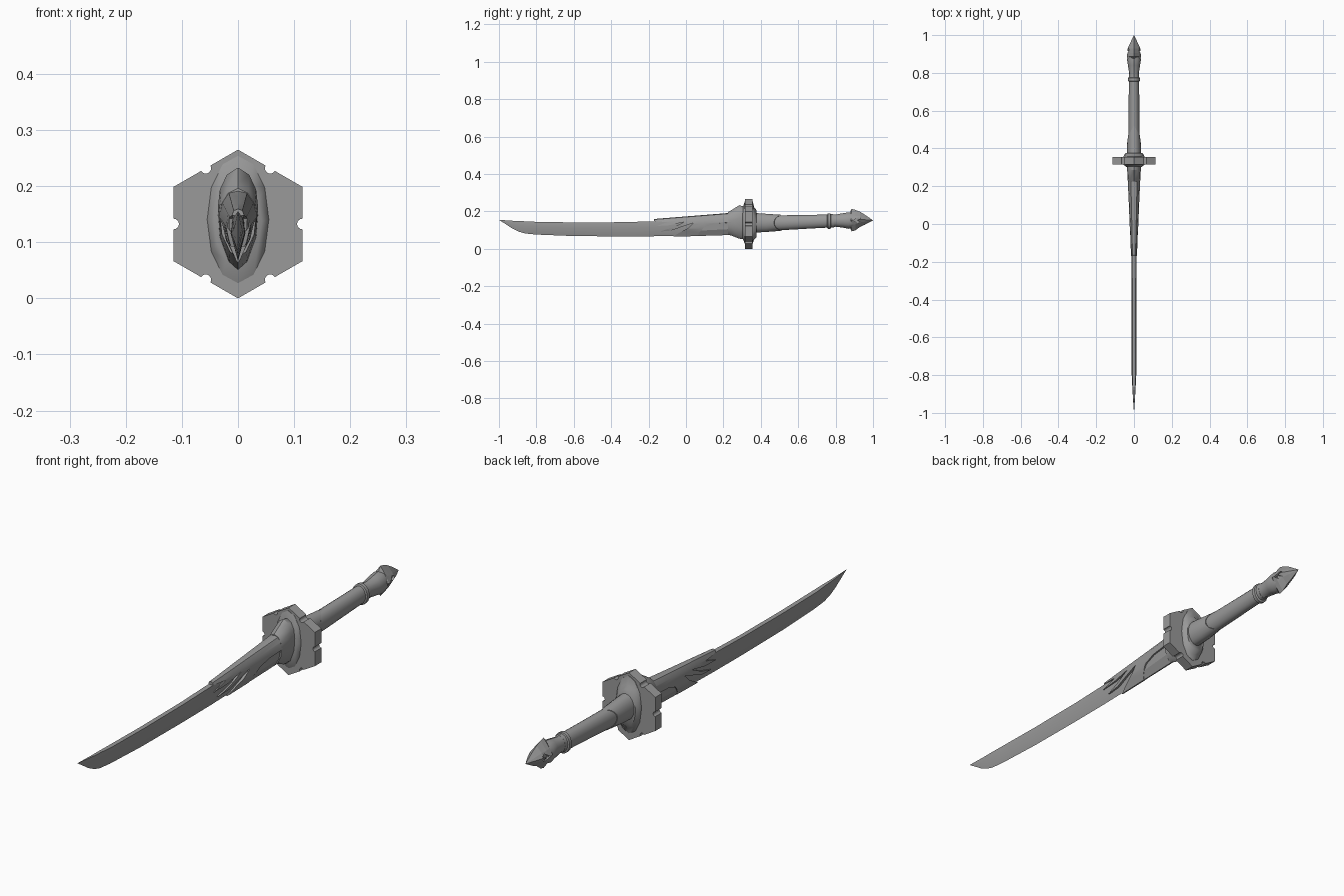
import bpy, bmesh, math

if "Cube" in bpy.data.objects:
    bpy.data.objects.remove(bpy.data.objects["Cube"])

steel = bpy.data.materials.new("dark_steel")
steel.diffuse_color = (.32, .32, .32, 1)
steel.use_nodes = True
steel.node_tree.nodes["Principled BSDF"].inputs["Base Color"].default_value = steel.diffuse_color

def finish(name, bm, angle=None):
    bmesh.ops.remove_doubles(bm, verts=bm.verts, dist=1e-5)
    bmesh.ops.recalc_face_normals(bm, faces=bm.faces)
    me = bpy.data.meshes.new(name)
    bm.to_mesh(me)
    bm.free()
    me.materials.append(steel)
    ob = bpy.data.objects.new(name, me)
    bpy.context.collection.objects.link(ob)
    if angle:
        smooth(ob, angle)
    return ob

def activate(ob):
    bpy.ops.object.select_all(action='DESELECT')
    ob.select_set(True)
    bpy.context.view_layer.objects.active = ob

def smooth(ob, angle):
    activate(ob)
    bpy.ops.object.shade_smooth_by_angle(angle=math.radians(angle))

def mirrored(half):
    """Half outline (x, t), top to bottom, closed by its mirror image."""
    return half + [(-x, t) for x, t in reversed(half) if x > 0]

def oval(n):
    return [(math.sin(2 * math.pi * i / n), .5 + .5 * math.cos(2 * math.pi * i / n)) for i in range(n)]

def loft(name, profile, sections, angle=None, shift=None):
    """Sections are (y, half width, z low, z high); shift moves last ring in y."""
    bm = bmesh.new()
    rings = []
    for k, (y, w, lo, hi) in enumerate(sections):
        last = shift and k == len(sections) - 1
        rings.append([bm.verts.new((x * w, y + (shift(x) if last else 0), lo + t * (hi - lo)))
                      for x, t in profile])
    n = len(profile)
    for a, b in zip(rings, rings[1:]):
        for i in range(n):
            bm.faces.new((a[i], a[(i + 1) % n], b[(i + 1) % n], b[i]))
    bm.faces.new(rings[0])
    bm.faces.new(rings[-1])
    bmesh.ops.dissolve_degenerate(bm, dist=1e-5, edges=bm.edges)
    return finish(name, bm, angle)

def prism(name, pts, axis, a, b):
    """Extrude a flat outline along x or y."""
    bm = bmesh.new()
    place = (lambda p, d: (d, p[0], p[1])) if axis == 'x' else (lambda p, d: (p[0], d, p[1]))
    va = [bm.verts.new(place(p, a)) for p in pts]
    vb = [bm.verts.new(place(p, b)) for p in pts]
    n = len(pts)
    bm.faces.new(va)
    bm.faces.new(vb)
    for i in range(n):
        bm.faces.new((va[i], va[(i + 1) % n], vb[(i + 1) % n], vb[i]))
    return finish(name, bm)

def boolean(ob, cutter, op):
    m = ob.modifiers.new("cut", 'BOOLEAN')
    m.operation, m.object, m.solver = op, cutter, 'EXACT'
    activate(ob)
    bpy.ops.object.modifier_apply(modifier=m.name)
    bpy.data.objects.remove(cutter)

# Curved single-edged blade
loft("blade", mirrored([(.75, 1), (1, .6), (0, 0)]), [
    (-1, 0, .155, .155), (-.96, .003, .129, .152), (-.93, .005, .109, .15),
    (-.895, .007, .092, .148), (-.86, .009, .082, .147), (-.8, .012, .076, .144),
    (-.6, .012, .068, .141), (-.35, .012, .066, .142), (-.17, .013, .067, .147),
    (.05, .013, .072, .157), (.26, .013, .08, .165)], 30)

# Blade cover with a clawed front edge
cover = loft("blade_cover", mirrored([(0, 1), (.5, .97), (.85, .82), (1, .6), (.85, .35), (.12, 0)]), [
    (-.2, .014, .064, .157), (-.05, .021, .065, .169), (.1, .027, .069, .181), (.25, .034, .074, .193)])
claws = [(-.17, .2), (-.17, .148), (-.1, .142), (-.17, .121), (-.09, .126), (-.01, .143),
         (-.07, .114), (-.14, .092), (-.08, .097), (-.02, .118), (.04, .138), (.01, .11),
         (-.03, .088), (-.08, .06), (.06, .06), (.07, .085), (.1, .118), (.15, .134),
         (.24, .142), (.24, .2)]
boolean(cover, prism("claw_cutter", claws, 'x', -.1, .1), 'INTERSECT')
smooth(cover, 35)

# Lower panel set slightly inside the cover
loft("lower_panel", mirrored([(0, 1), (.9, .95), (.75, .45), (.1, 0)]), [
    (.05, .02, .068, .13), (.25, .03, .074, .145)])

# Faceted flare joining the blade to the guard
loft("blade_collar", mirrored([(0, 1), (.55, .93), (.9, .78), (1, .6), (.9, .33), (.45, .08), (0, 0)]), [
    (.225, .032, .073, .196), (.24, .034, .072, .205), (.285, .036, .054, .233),
    (.312, .036, .05, .225)], 35)

# Hexagonal guard with a round notch in the middle of each edge
R, C, r = .1325, .1325, .0095
outline = []
for k in range(6):
    a = math.radians(90 - 60 * k)
    outline.append((R * math.cos(a), C + R * math.sin(a)))
    m = a - math.radians(30)
    d = R * math.cos(math.radians(30))
    for j in range(9):
        q = m + math.radians(90 + 180 * j / 8)
        outline.append((d * math.cos(m) + r * math.cos(q), C + d * math.sin(m) + r * math.sin(q)))
prism("guard", outline, 'y', .315, .355)

# Oval bosses on both guard faces
loft("guard_boss", oval(12), [
    (.302, .042, .058, .216), (.314, .055, .027, .254), (.357, .055, .027, .254),
    (.364, .053, .05, .222), (.376, .044, .062, .208)], 50)

# Grip, sleeve and ring
loft("grip", oval(20), [
    (.36, .031, .094, .182), (.52, .029, .1, .179), (.66, .028, .108, .181), (.79, .027, .115, .184)], 40)
loft("grip_sleeve", oval(20), [
    (.36, .038, .086, .192), (.43, .036, .09, .187), (.52, .031, .097, .181)],
    40, lambda x: -.05 * abs(x))
loft("grip_ring", oval(20), [
    (.755, .028, .112, .184), (.758, .033, .107, .189), (.772, .033, .107, .189), (.775, .028, .112, .184)], 40)

# Pommel: flared neck and pointed four-sided head
loft("pommel_neck", oval(12), [
    (.775, .028, .114, .186), (.8, .026, .118, .183), (.84, .032, .113, .19),
    (.87, .037, .107, .195), (.9, .03, .115, .19)], 35)
head = loft("pommel_head", mirrored([(0, 1), (.68, .7), (1, .5), (.68, .3), (0, 0)]), [
    (.87, .03, .124, .186), (.886, .038, .093, .213), (.905, .037, .098, .208),
    (.93, .033, .117, .198), (.955, .022, .128, .183), (1, 0, .152, .152)])
notch = [(.895, .152), (.92, .168), (.935, .162), (.915, .152), (.935, .142), (.92, .136)]
for s in (-1, 1):
    boolean(head, prism("notch_cutter", notch, 'x', s * .024, s * .06), 'DIFFERENCE')
